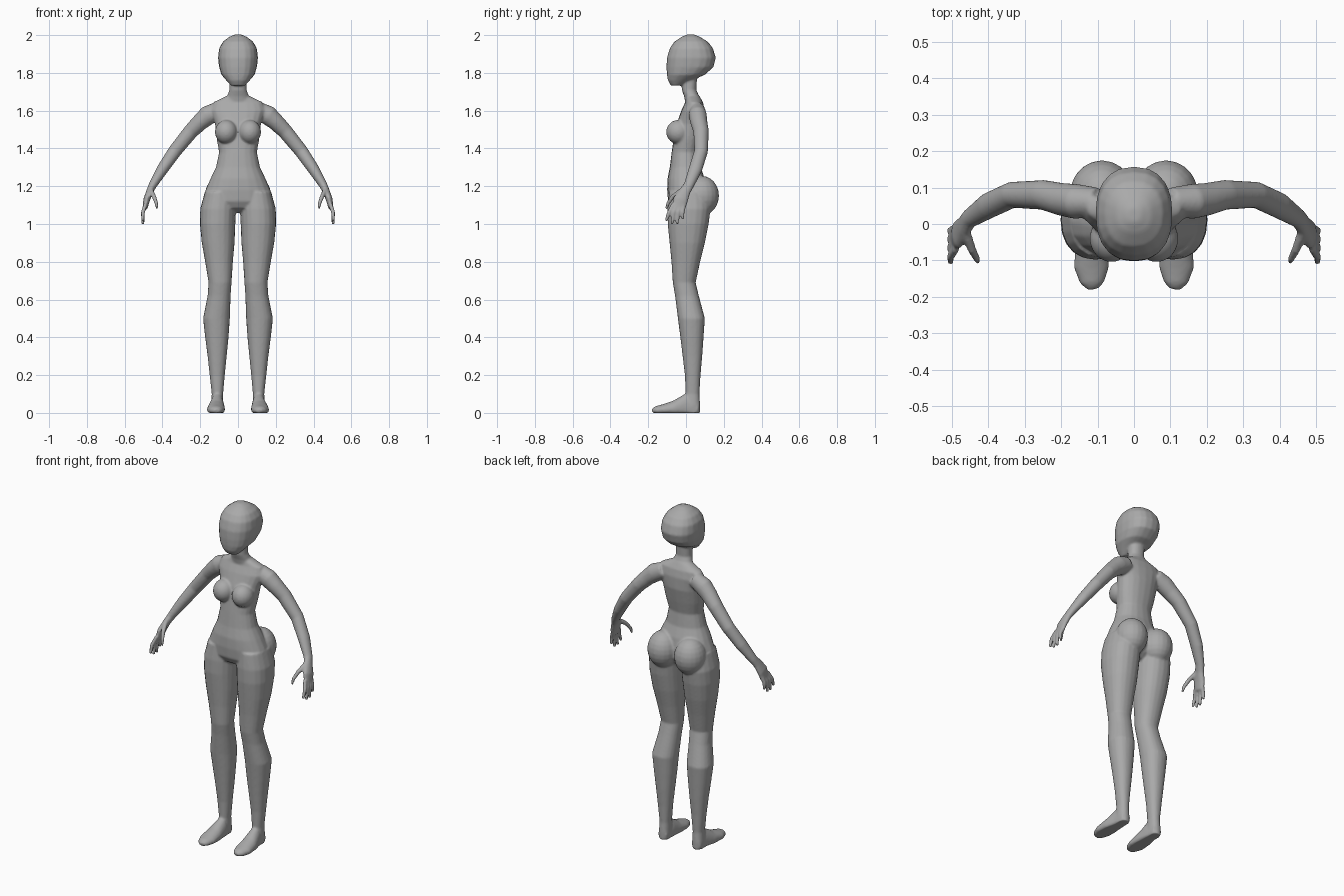
import bpy, bmesh, math
from mathutils import Vector, Matrix

bm = bmesh.new()
N = 20


def skin(rings):
    """Bridge a list of vertex-position rings and cap both ends."""
    rows = [[bm.verts.new((p.x, p.y, max(p.z, 0))) for p in r] for r in rings]
    for a, b in zip(rows, rows[1:]):
        for i in range(N):
            j = (i + 1) % N
            bm.faces.new((a[i], a[j], b[j], b[i]))
    bm.faces.new(rows[0])
    bm.faces.new(rows[-1][::-1])


def oval(c, u, v, power=1.0):
    pts = []
    for i in range(N):
        t = math.tau * i / N
        cs, sn = math.cos(t), math.sin(t)
        pts.append(c + u * math.copysign(abs(cs) ** power, cs)
                   + v * math.copysign(abs(sn) ** power, sn))
    return pts


def stack(levels, s=1, power=0.9):
    """Horizontal ovals: (z, x_min, x_max, y_front, y_back)."""
    skin([oval(Vector((s * (x0 + x1) / 2, (y0 + y1) / 2, z)),
               Vector(((x1 - x0) / 2, 0, 0)), Vector((0, (y1 - y0) / 2, 0)), power)
          for z, x0, x1, y0, y1 in levels])


def tube(path, s=1, ref=(0, 1, 0)):
    """Limb along a path: (x, y, z, thickness, width along ref)."""
    pts = [Vector((s * p[0], p[1], p[2])) for p in path]
    rings = []
    for i, p in enumerate(pts):
        t = (pts[min(i + 1, len(pts) - 1)] - pts[max(i - 1, 0)]).normalized()
        v = Vector(ref)
        v = (v - t * v.dot(t)).normalized()
        rings.append(oval(p, v.cross(t) * path[i][3], v * path[i][4]))
    skin(rings)


def ball(c, r):
    m = Matrix.Translation(c) @ Matrix.Diagonal((*r, 1))
    bmesh.ops.create_uvsphere(bm, u_segments=20, v_segments=12, radius=1, matrix=m)


# head (z, half width, front, back)
head = [(1.733, .038, -.08, -.025), (1.76, .062, -.096, .03), (1.79, .088, -.101, .1),
        (1.83, .1, -.103, .145), (1.88, .106, -.101, .158), (1.93, .1, -.086, .143),
        (1.965, .08, -.062, .116), (1.99, .048, -.025, .075), (2.003, .018, .005, .045)]
stack([(z, -w, w, f, b) for z, w, f, b in head], power=.85)

# neck
stack([(1.8, -.045, .045, -.025, .06), (1.71, -.046, .046, -.022, .055),
       (1.675, -.058, .058, -.01, .07), (1.62, -.08, .08, 0, .09)])

# torso
torso = [(1.68, .055, .0, .07), (1.645, .13, -.004, .09), (1.6, .145, -.025, .1),
         (1.53, .122, -.05, .1), (1.45, .113, -.066, .085), (1.38, .1, -.076, .07),
         (1.3, .117, -.086, .078), (1.24, .146, -.098, .1), (1.18, .172, -.1, .11),
         (1.12, .188, -.095, .11), (1.085, .14, -.075, .09), (1.06, .05, -.03, .06)]
stack([(z, -w, w, f, b) for z, w, f, b in torso])

leg = [(1.17, .02, .176, -.09, .12), (1.08, .011, .2, -.098, .13), (1.0, .014, .202, -.097, .12),
       (.9, .018, .192, -.087, .1), (.8, .027, .174, -.077, .075), (.69, .034, .156, -.07, .051),
       (.62, .039, .161, -.058, .068), (.5, .043, .185, -.043, .1), (.4, .05, .174, -.03, .093),
       (.3, .06, .161, -.018, .086), (.2, .07, .15, -.006, .077), (.1, .079, .139, -.002, .071),
       (.04, .078, .143, -.01, .075), (0, .08, .14, -.01, .075)]
foot = [(.11, .065, .02, .045, .028), (.11, .0, .03, .075, .036), (.115, -.06, .022, .044, .046),
        (.117, -.12, .016, .03, .048), (.115, -.16, .013, .022, .034), (.113, -.179, .01, .012, .016)]
arm = [(.1, .06, 1.605, .045, .04), (.16, .062, 1.575, .052, .048), (.2, .068, 1.54, .045, .045),
       (.25, .08, 1.49, .04, .041), (.335, .08, 1.385, .036, .036), (.4, .05, 1.29, .031, .036),
       (.452, .015, 1.205, .022, .027), (.466, -.005, 1.175, .019, .03),
       (.483, -.028, 1.13, .018, .04), (.492, -.038, 1.085, .013, .036)]
thumb = [(.462, -.02, 1.18, .013, .014), (.445, -.07, 1.145, .012, .012),
         (.432, -.095, 1.11, .01, .01), (.428, -.104, 1.08, .007, .007)]
fingers = [(-.068, -.106, 1.015), (-.048, -.075, .998), (-.028, -.047, .998), (-.01, -.018, 1.025)]

for s in (1, -1):
    stack(leg, s)
    tube(foot, s, ref=(1, 0, 0))
    tube(arm, s)
    tube(thumb, s)
    for y0, y1, z1 in fingers:
        tube([(.489, y0, 1.105, .011, .011), (.504, (y0 + y1) / 2 - .004, 1.06, .011, .0105),
              (.503, y1, z1, .008, .008)], s)
    # breast and buttock
    ball((s * .062, -.04, 1.487), (.06, .065, .064))
    ball((s * .088, .083, 1.15), (.088, .092, .105))

bmesh.ops.recalc_face_normals(bm, faces=bm.faces)
me = bpy.data.meshes.new("body")
bm.to_mesh(me)
bm.free()
body = bpy.data.objects.new("body", me)
bpy.context.collection.objects.link(body)

# fuse the parts into one smooth skin
rm = body.modifiers.new("fuse", 'REMESH')
rm.mode = 'VOXEL'
rm.voxel_size = .006
rm.use_smooth_shade = True
sm = body.modifiers.new("soften", 'SMOOTH')
sm.factor = .5
sm.iterations = 5

grey = bpy.data.materials.new("plain grey")
grey.diffuse_color = (.4, .4, .4, 1)
me.materials.append(grey)
for p in me.polygons:
    p.use_smooth = True
